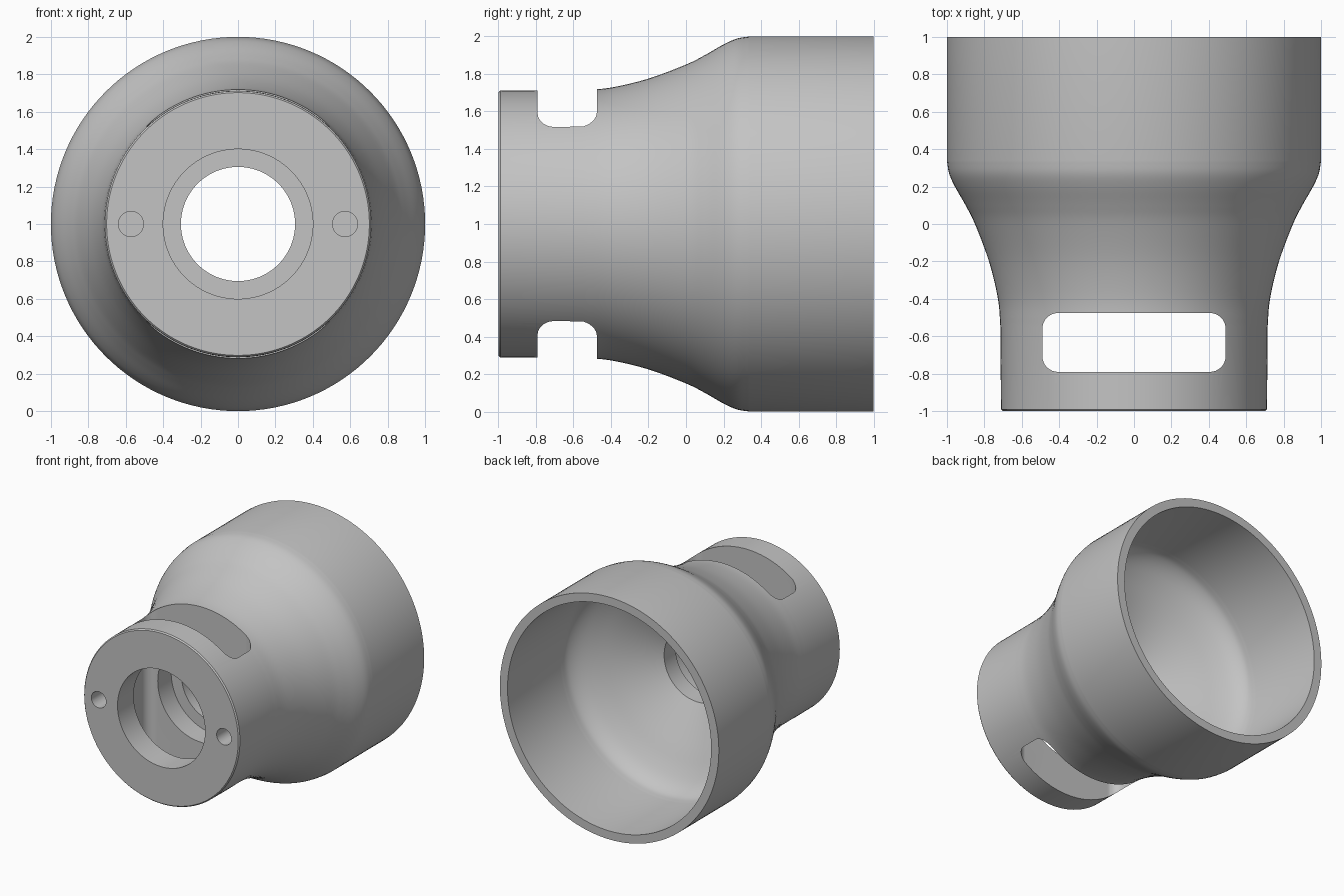
import bpy
import bmesh
import math
from mathutils import Matrix, Vector

start = bpy.data.objects.get("Cube")
if start:
    bpy.data.objects.remove(start, do_unlink=True)

grey = bpy.data.materials.new("plain_grey")
grey.use_nodes = True
tone = (0.55, 0.55, 0.55, 1)
grey.diffuse_color = tone
grey.node_tree.nodes["Principled BSDF"].inputs["Base Color"].default_value = tone


def add_object(name, bm):
    bmesh.ops.recalc_face_normals(bm, faces=bm.faces)
    mesh = bpy.data.meshes.new(name)
    bm.to_mesh(mesh)
    bm.free()
    mesh.materials.append(grey)
    obj = bpy.data.objects.new(name, mesh)
    bpy.context.collection.objects.link(obj)
    return obj


def smooth_path(points, steps=5):
    """Catmull-Rom curve through (radius, y) points."""
    pts = [Vector(p) for p in points]
    pts = [2 * pts[0] - pts[1]] + pts + [2 * pts[-1] - pts[-2]]
    path = []
    for a, b, c, d in zip(pts, pts[1:], pts[2:], pts[3:]):
        for i in range(steps):
            t = i / steps
            path.append(b + (c - a) * t / 2
                        + (a * 2 - b * 5 + c * 4 - d) * t * t / 2
                        + (b * 3 - a - c * 3 + d) * t ** 3 / 2)
    return path + [pts[-2]]


# Turned body: flared outside, open cup at the back, stepped bore at the front
outside = smooth_path([(0.714, -0.55), (0.727, -0.4), (0.775, -0.2),
                       (0.85, 0), (0.9, 0.1), (0.957, 0.2),
                       (0.988, 0.27), (1, 0.34)])
inside = smooth_path([(0.93, 0.32), (0.915, 0.24), (0.86, 0.165),
                      (0.76, 0.095), (0.6, 0.01), (0.305, -0.15)])
profile = ([(0.4, -1), (0.702, -1), (0.711, -0.99)] + outside
           + [(1, 1), (0.93, 1)] + inside + [(0.305, -0.3), (0.4, -0.3)])

bm = bmesh.new()
ring = [bm.verts.new((p[0], p[1], 0)) for p in profile]
edges = [bm.edges.new((a, b)) for a, b in zip(ring, ring[1:] + ring[:1])]
bmesh.ops.spin(bm, geom=ring + edges, cent=(0, 0, 0), axis=(0, 1, 0),
               angle=2 * math.pi, steps=128, use_duplicate=False)
bmesh.ops.remove_doubles(bm, verts=bm.verts, dist=0.0001)
bmesh.ops.translate(bm, verts=bm.verts, vec=(0, 0, 1))
body = add_object("adapter_body", bm)

# Cutter for the rounded slot that passes from top to bottom
bm = bmesh.new()
bmesh.ops.create_cube(bm, size=1, matrix=Matrix.Translation((0, -0.633, 1))
                      @ Matrix.Diagonal((0.98, 0.315, 2.4, 1)))
upright = [e for e in bm.edges
           if abs(e.verts[0].co.z - e.verts[1].co.z) > 1]
bmesh.ops.bevel(bm, geom=upright, offset=0.085, segments=8, profile=0.5,
                affect='EDGES')
cutters = [add_object("slot_cutter", bm)]

# Cutters for the two small blind holes in the front face
for side, x in (("left", 0.572), ("right", -0.572)):
    bm = bmesh.new()
    bmesh.ops.create_cone(bm, cap_ends=True, segments=40, radius1=0.067,
                          radius2=0.067, depth=0.8,
                          matrix=Matrix.Translation((x, -1, 1))
                          @ Matrix.Rotation(math.pi / 2, 4, 'X'))
    cutters.append(add_object(side + "_hole_cutter", bm))

# Cut the openings, then shade
bpy.ops.object.select_all(action='DESELECT')
bpy.context.view_layer.objects.active = body
body.select_set(True)
for cutter in cutters:
    cutter.hide_render = True
    mod = body.modifiers.new(cutter.name, 'BOOLEAN')
    mod.operation = 'DIFFERENCE'
    mod.solver = 'EXACT'
    mod.object = cutter
    bpy.ops.object.modifier_apply(modifier=mod.name)
for cutter in cutters:
    bpy.data.objects.remove(cutter, do_unlink=True)
bpy.ops.object.shade_smooth_by_angle(angle=math.radians(30))
